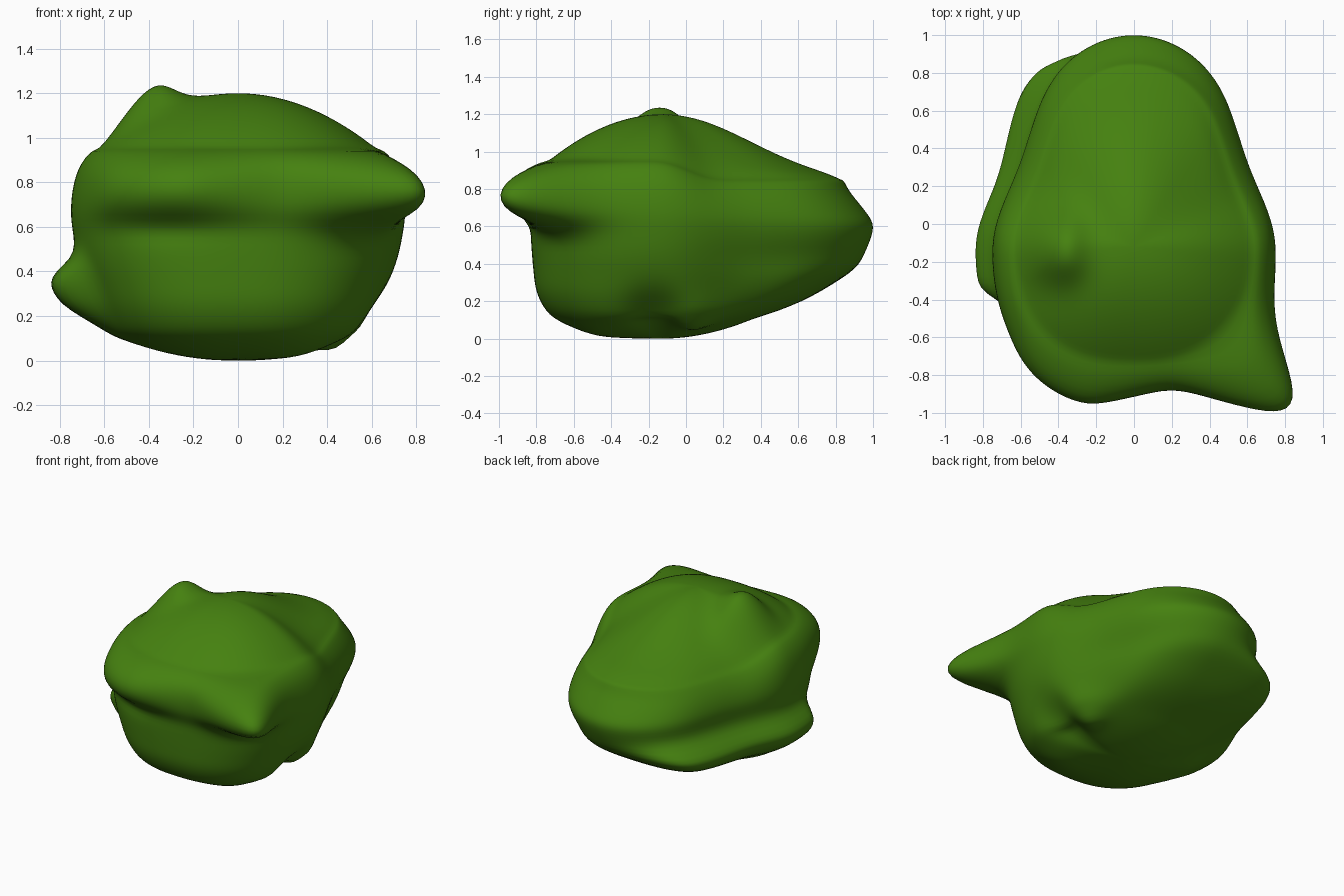
import bpy, bmesh, math
from mathutils import Vector

if "Cube" in bpy.data.objects:
    bpy.data.objects.remove(bpy.data.objects["Cube"])

N = 72       # points around each ring
YC = -0.12   # ring centre in y


def smooth(a, b, v):
    t = max(0.0, min(1.0, (v - a) / (b - a)))
    return t * t * (3 - 2 * t)


def bump(v, c, lo, hi, power=2):
    """Bell curve with separate widths below and above its centre."""
    return math.exp(-abs((v - c) / (lo if v < c else hi)) ** power)


def egg(th, w, front, back):
    """Egg outline: blunt front, slimmer back."""
    c, s = math.cos(th), math.sin(th)
    if s < 0:
        x = w * math.copysign(abs(c) ** 0.82, c)
        return x, YC - (front + YC) * abs(s) ** 0.85
    slim = 0.13 * smooth(0, 0.45, s) * (1 - 0.85 * smooth(0.5, 1, s))
    return w * c * (1 - slim), YC + (back - YC) * s


# Side rings from top to bottom: z, half width, front reach, back reach
SIDE = [(.945, .655, .77, .845), (.91, .69, .84, .86), (.86, .72, .885, .885),
        (.80, .738, .905, .92), (.74, .748, .905, .95), (.68, .752, .89, .98),
        (.63, .75, .86, 1.0), (.58, .743, .835, 1.003), (.52, .733, .83, .985),
        (.46, .72, .825, .96), (.40, .70, .82, .93), (.35, .68, .815, .87),
        (.30, .66, .81, .79), (.25, .64, .80, .71), (.20, .615, .78, .62),
        (.15, .585, .75, .50), (.11, .55, .71, .37)]


def drop(y, z):
    """The rim steps down towards the back."""
    return z - 0.10 * smooth(-0.15, 0.18, y) * smooth(0.55, 0.95, z)


def side_point(th, z, w, f, b):
    x, y = egg(th, w, f, b)
    deg = math.degrees(th) % 360
    a = deg - 360 if deg > 180 else deg
    # front right horn
    h = 0.37 * bump(a, -46, 20, 18) * bump(z, .745, .13, .20, 2.8)
    x, y = x + h * .76, y - h * .71
    # left front lip with a dip beside it
    lip = bump(z, .77, .13, .14, 2.8)
    y -= 0.075 * bump(a, -108, 28, 16) * lip
    x -= 0.03 * bump(a, -130, 16, 16) * lip
    y += 0.035 * bump(a, -80, 10, 10) * lip
    # groove below the lip
    y += 0.03 * bump(a, -112, 24, 18) * bump(z, .60, .05, .05)
    # long low ridge on the left side
    r = (1 - smooth(194, 207, deg)) * smooth(88, 128, deg) * bump(z, .325, .155, .11, 2.8)
    x -= r * (0.17 + 0.01 * smooth(0, .5, y))
    y += r * 0.10 * smooth(0.2, .6, y)
    # soft groove along the right back
    g = 0.035 * bump(a, 45, 28, 28) * bump(z, .43, .09, .09)
    x, y = x - g * math.cos(th), y - g * math.sin(th)
    # notch low on the right, with a foot behind it
    if x > 0:
        n = 0.11 * bump(y, -.16, .15, .12) * bump(z, .12, .15, .13)
        x += 0.06 * bump(y, .09, .12, .14) * bump(z, .10, .1, .1) - n
    return Vector((x, y, drop(y, z)))


def dome_point(th, s):
    x, y = egg(th, .625, .735, .83)
    z0 = drop(y, .95)
    x, y = x * s, YC + (y - YC) * s
    power = 1 + 1.1 * smooth(0, 0.95, math.sin(th)) * (1 - s ** 3)
    z = z0 + (1.2 - z0) * (1 - s * s) ** power
    # knob on the dome
    z += 0.13 * bump(x, -.38, .20, .12) * bump(y, -.13, .17, .22, 2.6) * (1 - s ** 8)
    return Vector((x, y, z))


def base_point(th, s):
    p = side_point(th, *SIDE[-1])
    x, y = p.x * s, YC + (p.y - YC) * s
    z = p.z * s ** (1.9 + 1.2 * max(0, -math.sin(th)))
    # two low feet and the hollow between them
    z -= 0.05 * bump(x, .47, .1, .12) * bump(y, .07, .12, .12)
    z -= 0.02 * bump(x, .28, .2, .14) * bump(y, -.48, .13, .13)
    z += 0.05 * bump(x, .48, .14, .2) * bump(y, -.16, .12, .1)
    return Vector((x, y, max(z, 0)))


angles = [2 * math.pi * i / N for i in range(N)]
rows = [[dome_point(t, s / 14) for t in angles] for s in range(1, 15)]
rows += [[side_point(t, *k) for t in angles] for k in SIDE]
rows += [[base_point(t, s / 8) for t in angles] for s in range(7, 0, -1)]

# Lumpy body
bm = bmesh.new()
rings = [[bm.verts.new(p) for p in row] for row in rows]
for a, b in zip(rings, rings[1:]):
    for i in range(N):
        j = (i + 1) % N
        bm.faces.new((a[i], b[i], b[j], a[j]))
for ring, p in ((rings[0], dome_point(0, 0)), (rings[-1], base_point(0, 0))):
    tip = bm.verts.new(p)
    for i in range(N):
        bm.faces.new((ring[i], ring[(i + 1) % N], tip))
bmesh.ops.recalc_face_normals(bm, faces=bm.faces)
mesh = bpy.data.meshes.new("lumpy_body")
bm.to_mesh(mesh)
bm.free()
body = bpy.data.objects.new("lumpy_body", mesh)
bpy.context.collection.objects.link(body)
for f in mesh.polygons:
    f.use_smooth = True
sub = body.modifiers.new("smooth", 'SUBSURF')
sub.levels = sub.render_levels = 1

mat = bpy.data.materials.new("green")
mat.diffuse_color = (0.06, 0.22, 0.005, 1)
mat.use_nodes = True
mat.node_tree.nodes["Principled BSDF"].inputs["Base Color"].default_value = mat.diffuse_color
mesh.materials.append(mat)
